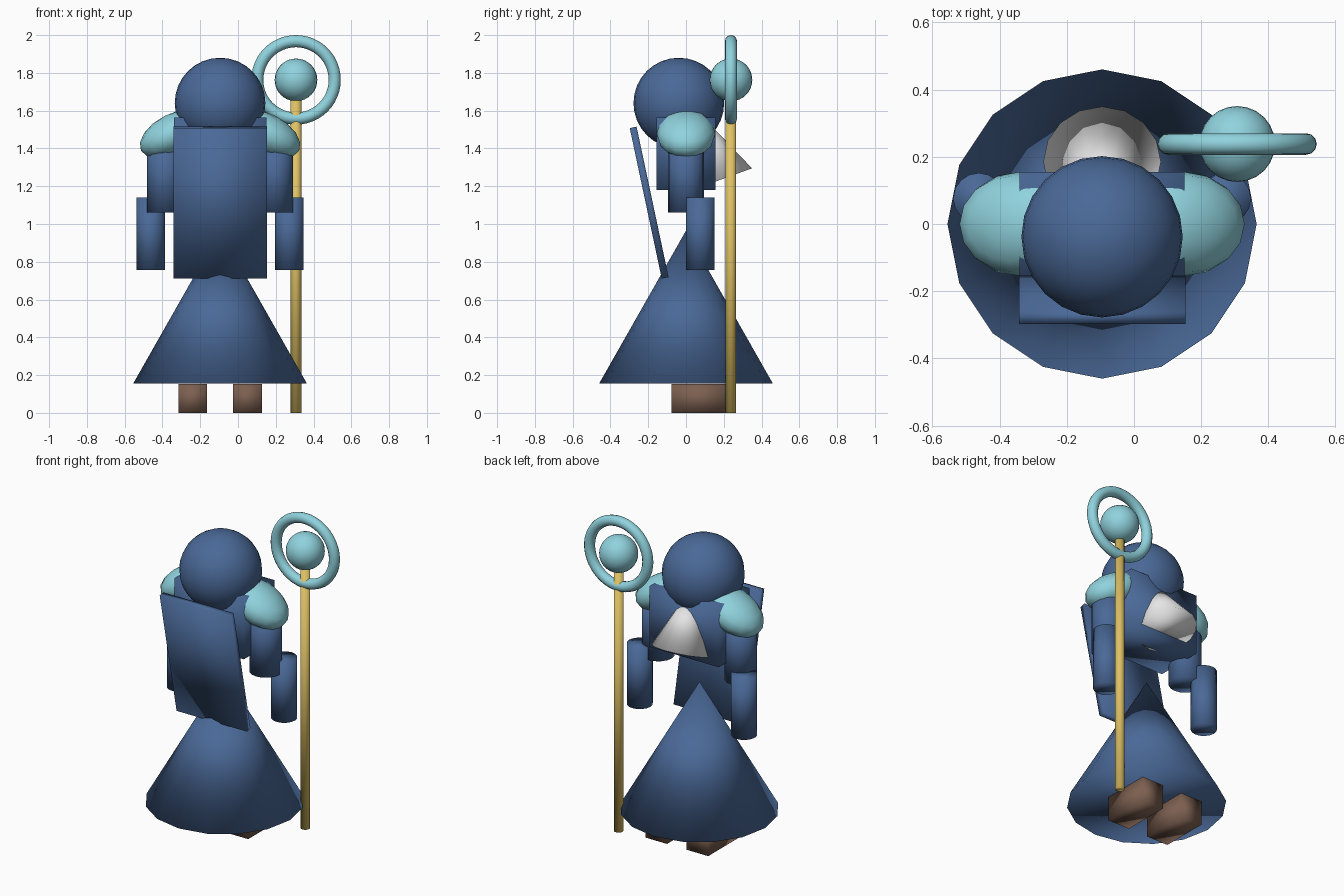
import bpy, bmesh, math
from mathutils import Matrix, Vector

if "Cube" in bpy.data.objects:
    bpy.data.objects.remove(bpy.data.objects["Cube"])

CX = -0.095  # body axis


def material(name, rgb):
    m = bpy.data.materials.new(name)
    m.diffuse_color = (*rgb, 1)
    m.use_nodes = True
    m.node_tree.nodes["Principled BSDF"].inputs["Base Color"].default_value = m.diffuse_color
    return m


BLUE = material("robe blue", (0.068, 0.14, 0.31))
CYAN = material("pale cyan", (0.28, 0.65, 0.73))
GOLD = material("staff gold", (0.74, 0.54, 0.13))
WHITE = material("beard white", (0.78, 0.78, 0.78))
BROWN = material("boot brown", (0.20, 0.115, 0.08))


def finish(name, bm, mat, loc, rot=(0, 0, 0)):
    """Turn a bmesh into a fully smooth-shaded object."""
    for f in bm.faces:
        f.smooth = True
    me = bpy.data.meshes.new(name)
    bm.to_mesh(me)
    bm.free()
    me.materials.append(mat)
    ob = bpy.data.objects.new(name, me)
    ob.location, ob.rotation_euler = loc, rot
    bpy.context.collection.objects.link(ob)
    return ob


def box(name, size, mat, loc, rot=(0, 0, 0)):
    bm = bmesh.new()
    bmesh.ops.create_cube(bm, size=1)
    bmesh.ops.scale(bm, vec=size, verts=bm.verts)
    return finish(name, bm, mat, loc, rot)


def cone(name, r1, r2, depth, mat, loc, rot=(0, 0, 0), sides=16):
    bm = bmesh.new()
    bmesh.ops.create_cone(bm, cap_ends=True, segments=sides, radius1=r1,
                          radius2=r2, depth=depth)
    bmesh.ops.remove_doubles(bm, verts=bm.verts, dist=1e-5)
    return finish(name, bm, mat, loc, rot)


def ball(name, radii, mat, loc, rot=(0, 0, 0), u=24, v=16):
    bm = bmesh.new()
    bmesh.ops.create_uvsphere(bm, u_segments=u, v_segments=v, radius=1)
    bmesh.ops.scale(bm, vec=radii, verts=bm.verts)
    return finish(name, bm, mat, loc, rot)


# Robe skirt, torso, hood and cape
cone("robe_skirt", 0.46, 0, 0.81, BLUE, (CX, 0, 0.56))
box("torso", (0.49, 0.31, 0.385), BLUE, (CX, 0, 1.3725))
ball("hood", (0.24, 0.24, 0.24), BLUE, (CX, -0.038, 1.64))
box("cape", (0.495, 0.037, 0.815), BLUE, (CX, -0.195, 1.113),
    (math.radians(12), 0, 0))

# Beard: tilted cone leaning out of the chest
tilt = math.radians(20)
axis = Vector((0, -math.sin(tilt), math.cos(tilt)))
base = Vector((CX, 0.185, 1.235))
cone("beard", 0.175, 0, 0.40, WHITE, base + axis * 0.20, (tilt, 0, 0))

# Mirrored limbs
for side, s in (("left", -1), ("right", 1)):
    ball(side + "_shoulder_pad", (0.195, 0.155, 0.107), CYAN,
         (CX + s * 0.245, 0, 1.477), (0, s * math.radians(27), 0), 16, 8)
    cone(side + "_upper_arm", 0.096, 0.096, 0.39, BLUE,
         (CX + s * 0.29, 0, 1.255))
    cone(side + "_forearm", 0.076, 0.076, 0.385, BLUE,
         (CX + s * 0.367, 0.076, 0.948))
    box(side + "_boot", (0.152, 0.305, 0.154), BROWN,
        (CX + s * 0.145, 0.075, 0.077))

# Staff with orb and ring
SX, SY, SZ = 0.307, 0.238, 1.763
cone("staff", 0.028, 0.028, 1.70, GOLD, (SX, SY, 0.85))
ball("staff_orb", (0.113, 0.113, 0.113), CYAN, (SX, SY, SZ))

# Ring: circular section spun around the depth axis
bm = bmesh.new()
section = bmesh.ops.create_circle(bm, segments=12, radius=0.032)["verts"]
bmesh.ops.translate(bm, verts=section, vec=(0.205, 0, 0))
bmesh.ops.spin(bm, geom=bm.verts[:] + bm.edges[:], cent=(0, 0, 0),
               axis=(0, 1, 0), angle=2 * math.pi, steps=48)
# section lies in XY, which contains the spin axis
bmesh.ops.remove_doubles(bm, verts=bm.verts, dist=1e-4)
bmesh.ops.recalc_face_normals(bm, faces=bm.faces)
finish("staff_ring", bm, CYAN, (SX, SY, SZ))
